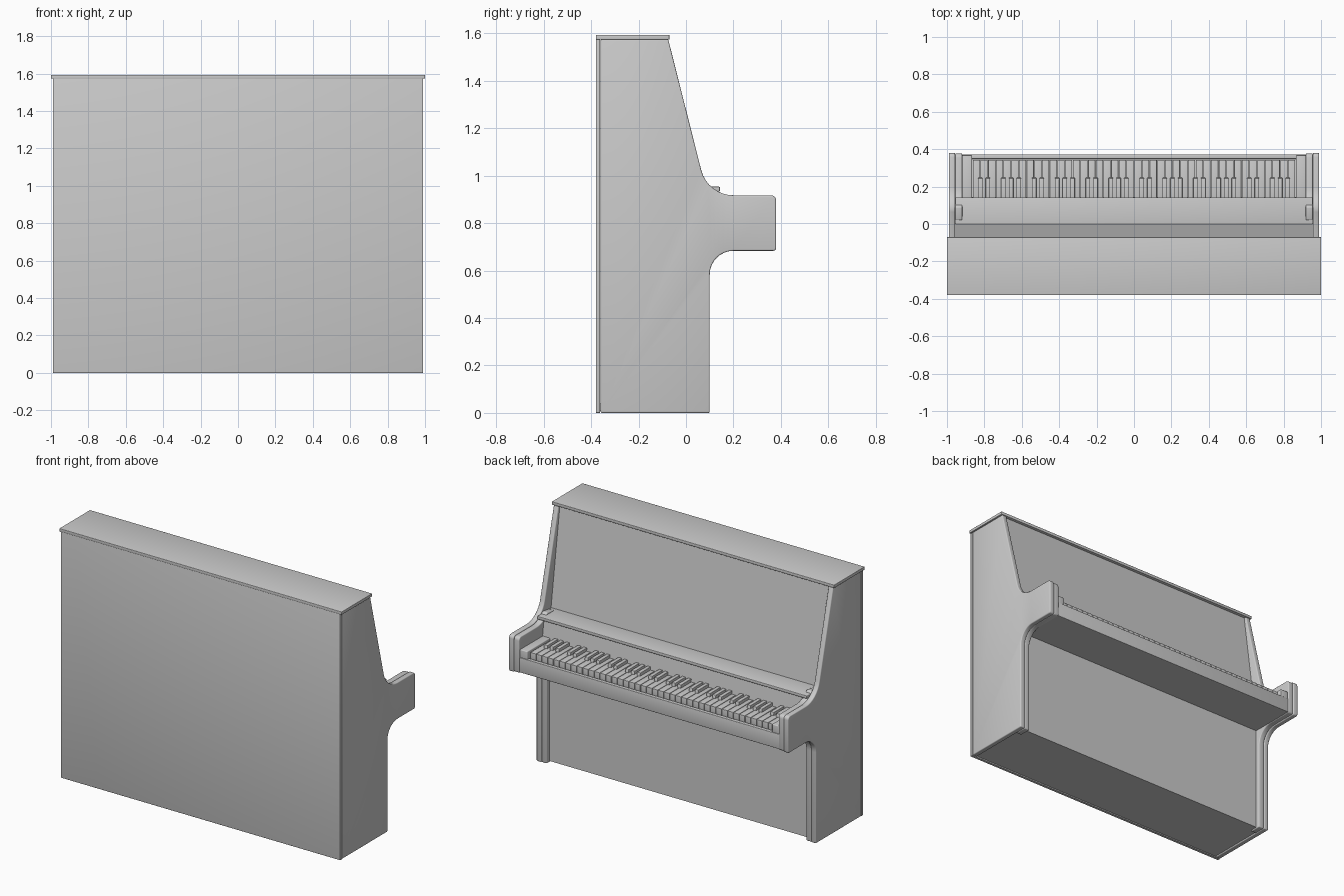
import bpy, bmesh, math
from math import radians, cos, sin

if "Cube" in bpy.data.objects:
    bpy.data.objects.remove(bpy.data.objects["Cube"])


def arc(cy, cz, r, a0, a1, n):
    """Points of an arc in the y-z plane."""
    return [(cy + r * cos(radians(a0 + (a1 - a0) * i / n)),
             cz + r * sin(radians(a0 + (a1 - a0) * i / n))) for i in range(n + 1)]


def rect(y0, y1, z0, z1):
    return [(y0, z0), (y1, z0), (y1, z1), (y0, z1)]


def add_prism(bm, profile, x0, x1):
    """Extrude a y-z profile from x0 to x1."""
    a = [bm.verts.new((x0, y, z)) for y, z in profile]
    b = [bm.verts.new((x1, y, z)) for y, z in profile]
    n = len(a)
    bm.faces.new(a)
    bm.faces.new(b[::-1])
    for i in range(n):
        j = (i + 1) % n
        bm.faces.new((a[j], a[i], b[i], b[j]))


def finish(name, bm, bevel=0.0, mirror=False):
    bmesh.ops.recalc_face_normals(bm, faces=bm.faces)
    if bevel:
        edges = [e for e in bm.edges if e.calc_face_angle(0) > radians(40)]
        bmesh.ops.bevel(bm, geom=edges, offset=bevel, segments=3, profile=0.5,
                        affect='EDGES', clamp_overlap=True)
    me = bpy.data.meshes.new(name)
    bm.to_mesh(me)
    bm.free()
    ob = bpy.data.objects.new(name, me)
    bpy.context.collection.objects.link(ob)
    bpy.ops.object.select_all(action='DESELECT')
    ob.select_set(True)
    bpy.context.view_layer.objects.active = ob
    bpy.ops.object.shade_smooth_by_angle(angle=radians(35))
    if mirror:
        ob.modifiers.new("Mirror", 'MIRROR')
    return ob


def part(name, profile, x0, x1, bevel=0.0, mirror=False):
    bm = bmesh.new()
    add_prism(bm, profile, x0, x1)
    return finish(name, bm, bevel, mirror)


# Shared outline of the leg, the arm and the scooped curve above it
def front_outline(inset, top_angle):
    f = 0.38 - inset
    return ([(0.10 - inset, 0.0)]
            + arc(0.20, 0.583, 0.10 + inset, 180, 90, 8)
            + arc(f - 0.012, 0.695 + inset, 0.012, -90, 0, 3)
            + arc(f - 0.022, 0.895 - inset, 0.022, 0, 90, 4)
            + arc(0.20, 1.057, 0.14 + inset, 270, top_angle, 8))


# Outer side panels and the inner leg-and-arm layer
part("side_panel", [(-0.36, 0.0)] + front_outline(0, 194)
     + [(-0.075, 1.575), (-0.36, 1.575)], 0.956, 0.99, 0.006, True)
part("inner_leg_and_arm", [(0.02, 0.0)] + front_outline(0.003, 220)
     + [(0.02, 0.955)], 0.918, 0.956, 0.006, True)

# Back, lid and base
part("back_panel", rect(-0.38, -0.362, 0.0, 1.575), -0.99, 0.99, 0.002)
part("lid", rect(-0.38, -0.07, 1.573, 1.593), -1.0, 1.0, 0.003)
part("base", rect(-0.365, 0.06, 0.008, 0.04), -0.957, 0.957)

# Front panels
part("lower_panel", rect(0.04, 0.07, 0.008, 0.70), -0.957, 0.957)
part("upper_panel", [(-0.03, 0.93), (0.003, 0.93), (-0.09, 1.575), (-0.12, 1.575)],
     -0.957, 0.957)

# Music shelf and fallboard behind the keys
part("music_shelf", rect(-0.02, 0.143, 0.933, 0.953), -0.955, 0.955, 0.004)
part("fallboard", [(0.08, 0.80), (0.145, 0.80), (0.125, 0.935), (0.08, 0.935)],
     -0.92, 0.92)

# Keybed, slip and cheek blocks
part("keybed", rect(0.05, 0.36, 0.69, 0.77), -0.92, 0.92)
part("key_slip", rect(0.348, 0.372, 0.69, 0.785), -0.92, 0.92, 0.003)
part("cheek_block", rect(0.10, 0.368, 0.76, 0.835), 0.866, 0.92, 0.005, True)

# Six octaves of keys
START, PITCH, OCTAVES = -0.863, 1.726 / 42, 6
white, black = bmesh.new(), bmesh.new()
for i in range(7 * OCTAVES):
    x = START + i * PITCH
    add_prism(white, rect(0.12, 0.343, 0.765, 0.822), x + 0.0015, x + PITCH - 0.0015)
    if i % 7 in (1, 2, 4, 5, 6):
        add_prism(black, [(0.12, 0.81), (0.25, 0.81), (0.243, 0.842), (0.12, 0.842)],
                  x - 0.012, x + 0.012)
finish("white_keys", white, 0.0015)
finish("black_keys", black, 0.002)
